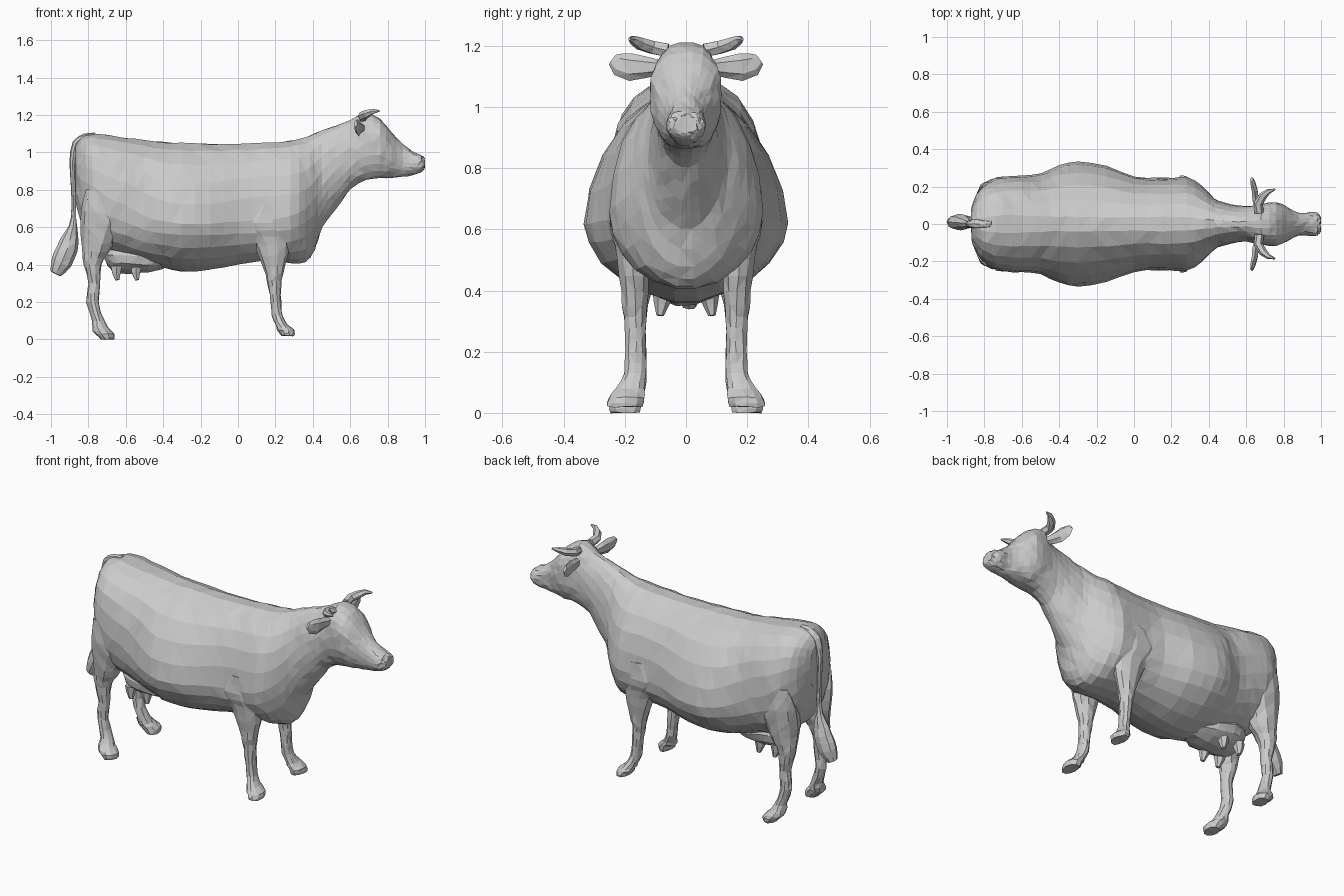
import bpy, bmesh, math, random
from mathutils import Vector

random.seed(4)


def catmull(a, b, c, d, t):
    return 0.5 * (2 * b + (c - a) * t + (2 * a - 5 * b + 4 * c - d) * t * t
                  + (3 * b - a - 3 * c + d) * t ** 3)


def loft(name, rings, steps=2, jitter=0.0, mirror=False):
    """Skin a list of point rings, smoothing between them."""
    last = len(rings) - 1
    full = []
    for i in range(last):
        quad = [rings[max(i - 1, 0)], rings[i], rings[i + 1], rings[min(i + 2, last)]]
        for s in range(steps):
            full.append([catmull(*p, s / steps) for p in zip(*quad)])
    full.append(rings[-1])
    bm = bmesh.new()
    rows = []
    for r in full:
        rows.append([bm.verts.new(p + Vector([random.uniform(-jitter, jitter) for _ in range(3)]))
                     for p in r])
    n = len(rows[0])
    for r0, r1 in zip(rows, rows[1:]):
        for k in range(n):
            bm.faces.new((r0[k], r0[(k + 1) % n], r1[(k + 1) % n], r1[k]))
    bm.faces.new(rows[0])
    bm.faces.new(rows[-1])
    bmesh.ops.triangulate(bm, faces=bm.faces[:])
    bmesh.ops.recalc_face_normals(bm, faces=bm.faces[:])
    mesh = bpy.data.meshes.new(name)
    bm.to_mesh(mesh)
    bm.free()
    ob = bpy.data.objects.new(name, mesh)
    bpy.context.collection.objects.link(ob)
    if mirror:
        m = ob.modifiers.new("mirror", 'MIRROR')
        m.use_axis = (False, True, False)
        m.use_mirror_merge = False
    return ob


def circle(n):
    return [(math.cos(2 * math.pi * k / n), math.sin(2 * math.pi * k / n)) for k in range(n)]


def body_ring(x, zb, zt, w, zc, e=1.0, n=22):
    """Upright egg section: bottom, top, half width, widest height, roundness."""
    out = []
    for c, s in circle(n):
        y = w * math.copysign(abs(c) ** e, c)
        z = zc + (zt - zc if s > 0 else zc - zb) * math.copysign(abs(s) ** e, s)
        out.append(Vector((x, y, z)))
    return out


def leg_ring(z, x0, x1, y0, y1):
    return [Vector(((x0 + x1) / 2 + c * (x1 - x0) / 2, (y0 + y1) / 2 + s * (y1 - y0) / 2, z))
            for c, s in circle(10)]


def tube(name, path, ref, n=8, **kw):
    """Path of (x, y, z, radius across ref, radius along ref)."""
    pts = [Vector(p[:3]) for p in path]
    rings = []
    for i, p in enumerate(path):
        t = (pts[min(i + 1, len(pts) - 1)] - pts[max(i - 1, 0)]).normalized()
        a = t.cross(Vector(ref)).normalized()
        b = a.cross(t)
        rings.append([pts[i] + a * c * p[3] + b * s * p[4] for c, s in circle(n)])
    return loft(name, rings, **kw)


# Body, neck and head in one skin
loft("body_and_head", [body_ring(*r) for r in [
    (-.87, .76, 1.03, .08, .9, .9), (-.84, .62, 1.075, .16, .86, .9),
    (-.78, .52, 1.10, .225, .82, .88), (-.7, .47, 1.095, .252, .76, .87),
    (-.6, .44, 1.08, .26, .72, .88), (-.5, .41, 1.07, .268, .66, .95),
    (-.4, .385, 1.06, .315, .63, 1.08), (-.3, .362, 1.055, .334, .62, 1.12),
    (-.15, .37, 1.05, .31, .62, 1.1), (0, .40, 1.05, .255, .63, 1.0),
    (.15, .42, 1.055, .242, .64, .95), (.28, .405, 1.065, .25, .66, 1.0),
    (.36, .412, 1.085, .205, .70, 1.05), (.41, .475, 1.105, .155, .75),
    (.45, .60, 1.12, .125, .82), (.52, .69, 1.145, .105, .9), (.6, .80, 1.175, .095, .97),
    (.68, .85, 1.21, .108, 1.05, .82), (.76, .86, 1.178, .118, 1.05, .85),
    (.82, .865, 1.11, .09, 1.0, .85), (.88, .87, 1.045, .06, .95, .85),
    (.94, .88, 1.0, .062, .945, .85), (.98, .895, .985, .06, .94, .85),
    (.998, .915, .97, .04, .943)]], jitter=.003)

# Hind legs with thighs
loft("hind_legs", [leg_ring(*r) for r in [
    (.8, -.81, -.63, .17, .235), (.68, -.84, -.60, .09, .245),
    (.56, -.84, -.64, .06, .232), (.47, -.83, -.69, .085, .215), (.4, -.825, -.73, .11, .205),
    (.3, -.80, -.735, .13, .195), (.2, -.81, -.745, .13, .195), (.1, -.78, -.715, .13, .21),
    (.06, -.78, -.69, .135, .235), (.03, -.765, -.66, .14, .255), (0, -.735, -.66, .15, .25)]],
    jitter=.003, mirror=True)

# Front legs with shoulders
loft("front_legs", [leg_ring(*r) for r in [
    (.72, .08, .27, .2, .24), (.62, .0, .28, .15, .25), (.55, .06, .28, .125, .237),
    (.45, .11, .265, .12, .22), (.35, .145, .24, .125, .21), (.28, .16, .23, .13, .2),
    (.2, .175, .23, .13, .2), (.13, .18, .24, .13, .205), (.08, .2, .265, .135, .23),
    (.05, .21, .3, .135, .255), (.02, .23, .3, .14, .26)]], jitter=.003, mirror=True)

# Horns curving out and forward from the poll
tube("horns", [(.67, .06, 1.185, .025, .025), (.665, .11, 1.195, .025, .024),
               (.69, .15, 1.207, .022, .022), (.72, .175, 1.22, .014, .015),
               (.755, .185, 1.222, .004, .005)], (0, 0, 1), n=6, steps=1, mirror=True)

# Leaf-shaped ears
tube("ears", [(.66, .09, 1.13, .025, .02), (.65, .13, 1.13, .035, .02),
              (.645, .18, 1.13, .045, .018), (.635, .22, 1.14, .038, .014),
              (.63, .24, 1.155, .02, .008)], (1, 0, 0), n=6, steps=1, mirror=True)

# Tail and its tuft
tube("tail", [(-.76, 0, 1.09, .02, .015), (-.82, 0, 1.08, .024, .02), (-.865, 0, 1.05, .022, .02),
              (-.885, 0, .95, .018, .017), (-.88, 0, .8, .014, .014), (-.878, 0, .65, .014, .014),
              (-.89, .005, .57, .028, .036), (-.912, .01, .49, .04, .056),
              (-.945, .01, .41, .042, .055), (-.975, .01, .352, .025, .03)], (1, 0, 0), jitter=.002)

# Udder and teats
loft("udder", [body_ring(*r, n=14) for r in [
    (-.71, .42, .50, .06, .46), (-.67, .365, .53, .11, .45), (-.58, .35, .53, .135, .45),
    (-.48, .36, .50, .13, .43), (-.40, .38, .46, .08, .42)]], jitter=.004)
for label, x in (("rear", -.65), ("front", -.545)):
    tube(label + "_teats", [(x, .075, .39, .035, .035), (x, .08, .355, .025, .025),
                            (x + .005, .085, .318, .012, .012)], (1, 0, 0), n=6, steps=1, mirror=True)
